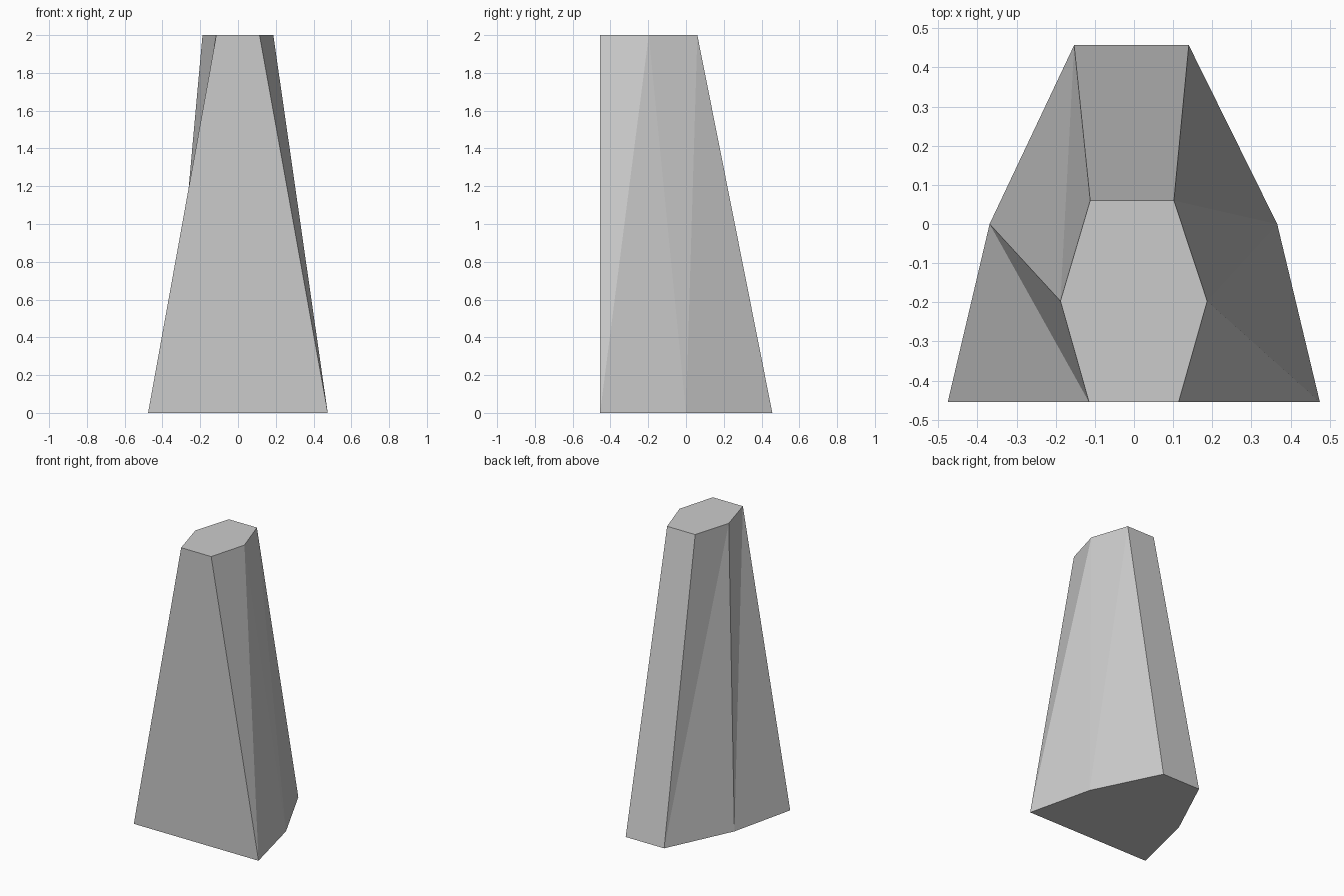
import bpy, bmesh

if "Cube" in bpy.data.objects:
    bpy.data.objects.remove(bpy.data.objects["Cube"])

# Six-sided outlines, counter-clockwise from the front left corner
base = [(-0.476, -0.455), (0.475, -0.455), (0.366, 0.0),
        (0.140, 0.457), (-0.153, 0.457), (-0.369, 0.0)]
top = [(-0.115, -0.455), (0.114, -0.455), (0.187, -0.197),
       (0.102, 0.06), (-0.112, 0.06), (-0.188, -0.197)]

bm = bmesh.new()
lower = [bm.verts.new((x, y, 0)) for x, y in base]
upper = [bm.verts.new((x, y, 2)) for x, y in top]

# End caps
bm.faces.new(lower[::-1])
bm.faces.new(upper)

# Slightly twisted sides, each folded along the same diagonal
for i in range(6):
    j = (i + 1) % 6
    bm.faces.new((lower[i], lower[j], upper[j]))
    bm.faces.new((lower[i], upper[j], upper[i]))

mesh = bpy.data.meshes.new("tapered_pillar")
bm.to_mesh(mesh)
bm.free()
pillar = bpy.data.objects.new("tapered_pillar", mesh)
bpy.context.collection.objects.link(pillar)
